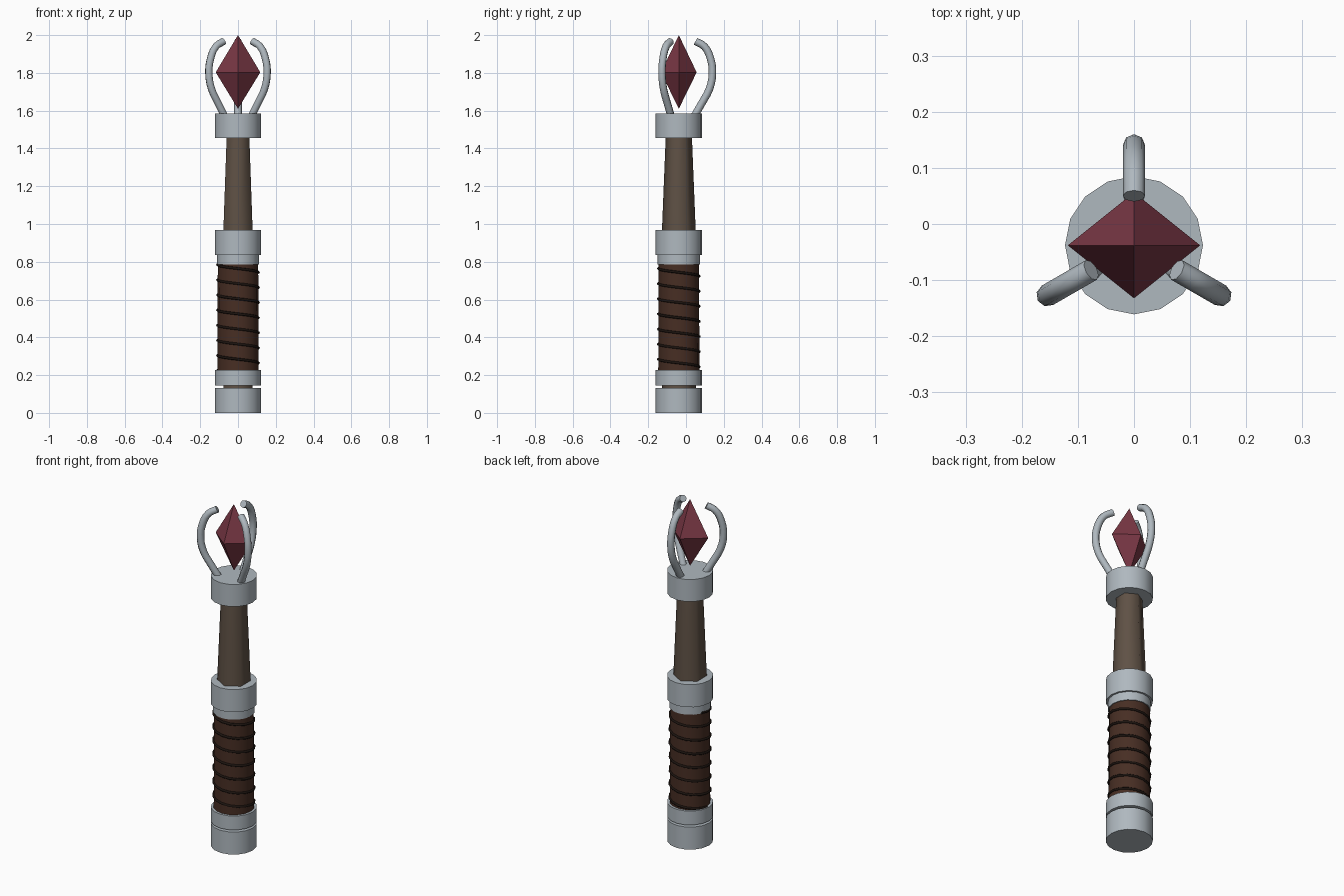
import bpy, bmesh, math

if "Cube" in bpy.data.objects:
    bpy.data.objects.remove(bpy.data.objects["Cube"])

CY = -0.038  # the shaft axis sits slightly in front of the origin


def mat(name, rgb):
    m = bpy.data.materials.new(name)
    m.diffuse_color = (*rgb, 1)
    m.use_nodes = True
    m.node_tree.nodes["Principled BSDF"].inputs["Base Color"].default_value = m.diffuse_color
    return m


METAL = mat("pale steel", (0.43, 0.48, 0.52))
WOOD = mat("grey brown wood", (0.115, 0.083, 0.060))
LEATHER = mat("dark leather", (0.063, 0.027, 0.017))
CORD = mat("black cord", (0.012, 0.007, 0.005))
GEM = mat("red gem", (0.19, 0.038, 0.058))


def smooth(ob):
    bpy.ops.object.select_all(action='DESELECT')
    ob.select_set(True)
    bpy.context.view_layer.objects.active = ob
    bpy.ops.object.shade_smooth_by_angle(angle=math.radians(70))


def turned(name, rings, sides, material, start=0.0, squash=1.0, soft=True):
    """Stack rings of (radius, z) around the axis; radius 0 makes a point."""
    bm = bmesh.new()
    loops = []
    for r, z in rings:
        n = sides if r > 0 else 1
        loops.append([bm.verts.new((r * math.cos(start + math.tau * i / sides),
                                    CY + squash * r * math.sin(start + math.tau * i / sides), z))
                      for i in range(n)])
    for a, b in zip(loops, loops[1:]):
        for i in range(sides):
            j = (i + 1) % sides
            quad = [a[i % len(a)], a[j % len(a)], b[j % len(b)], b[i % len(b)]]
            bm.faces.new(list(dict.fromkeys(quad)))
    for loop in (loops[0], loops[-1]):
        if len(loop) > 1:
            bm.faces.new(loop)
    bmesh.ops.recalc_face_normals(bm, faces=bm.faces[:])
    me = bpy.data.meshes.new(name)
    bm.to_mesh(me)
    bm.free()
    me.materials.append(material)
    ob = bpy.data.objects.new(name, me)
    bpy.context.collection.objects.link(ob)
    if soft:
        smooth(ob)
    return ob


def tube(name, points, radius, material, bevel_res, bezier=True):
    """Round tube along a path, turned into a mesh."""
    cu = bpy.data.curves.new(name, 'CURVE')
    cu.dimensions = '3D'
    cu.bevel_depth = radius
    cu.bevel_resolution = bevel_res
    cu.use_fill_caps = True
    cu.resolution_u = 3
    sp = cu.splines.new('BEZIER' if bezier else 'POLY')
    pts = sp.bezier_points if bezier else sp.points
    pts.add(len(points) - 1)
    for p, co in zip(pts, points):
        if bezier:
            p.co = co
            p.handle_left_type = p.handle_right_type = 'AUTO'
        else:
            p.co = (*co, 1)
    cu.materials.append(material)
    ob = bpy.data.objects.new(name, cu)
    bpy.context.collection.objects.link(ob)
    bpy.ops.object.select_all(action='DESELECT')
    ob.select_set(True)
    bpy.context.view_layer.objects.active = ob
    bpy.ops.object.convert(target='MESH')
    smooth(bpy.context.view_layer.objects.active)


# Steel bands
for name, r, z0, z1 in (("pommel", 0.123, 0.0, 0.132),
                        ("lower_ring", 0.123, 0.144, 0.226),
                        ("upper_ring", 0.112, 0.786, 0.835),
                        ("guard_collar", 0.123, 0.835, 0.968),
                        ("head_collar", 0.123, 1.455, 1.585)):
    turned(name, [(r, z0), (r, z1)], 16, METAL)

# Six-sided tapering shaft
turned("shaft", [(0.09, 0.12), (0.09, 0.95), (0.069, 1.47)], 6, WOOD, start=math.pi / 2)

# Leather grip with spiral cord
turned("grip", [(0.109, 0.215), (0.107, 0.79)], 16, LEATHER)
STEPS = 16
helix = []
for i in range(int(-0.58 * STEPS), int(6.5 * STEPS) + 1):
    a = math.tau * i / STEPS
    helix.append((0.109 * math.cos(a), CY + 0.109 * math.sin(a), 0.744 - 0.08 * i / STEPS))
tube("grip_cord", helix, 0.007, CORD, 1, bezier=False)

# Four-sided gem
turned("gem", [(0, 1.61), (0.118, 1.803), (0, 2.0)], 4, GEM, squash=0.8, soft=False)

# Three curved prongs
PRONG = [(0.07, 1.55), (0.122, 1.64), (0.162, 1.715), (0.178, 1.795),
         (0.168, 1.875), (0.135, 1.94), (0.088, 1.967)]
for k, name in enumerate(("prong_back", "prong_left", "prong_right")):
    a = math.pi / 2 + math.tau * k / 3
    tube(name, [(r * math.cos(a), CY + r * math.sin(a), z) for r, z in PRONG], 0.02, METAL, 2)
